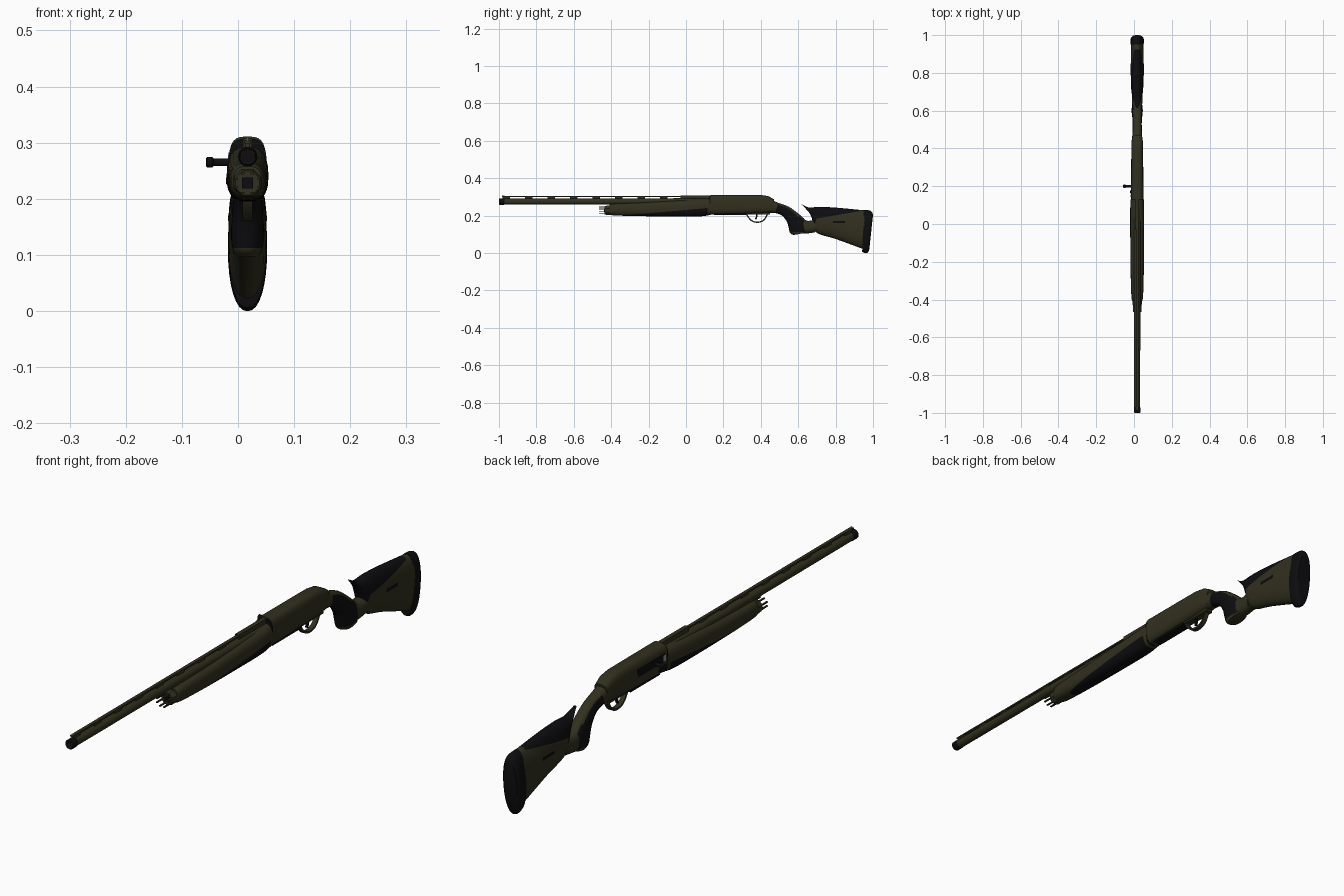
import bpy, bmesh, math
from mathutils import Vector

if "Cube" in bpy.data.objects:
    bpy.data.objects.remove(bpy.data.objects["Cube"])

CX = 0.017  # centre line of the gun


def material(name, rgb):
    m = bpy.data.materials.new(name)
    m.diffuse_color = (*rgb, 1)
    m.use_nodes = True
    m.node_tree.nodes["Principled BSDF"].inputs["Base Color"].default_value = m.diffuse_color
    return m


OLIVE = material("olive drab", (0.031, 0.029, 0.013))
BLACK = material("matte black", (0.004, 0.004, 0.005))
STEEL = material("bright steel", (0.30, 0.30, 0.30))


def finish(name, bm, mats, rule=None, angle=35):
    bmesh.ops.recalc_face_normals(bm, faces=bm.faces)
    if rule:
        for f in bm.faces:
            f.normal_update()
            f.material_index = rule(f.calc_center_median(), f.normal)
    me = bpy.data.meshes.new(name)
    bm.to_mesh(me)
    bm.free()
    for m in mats:
        me.materials.append(m)
    ob = bpy.data.objects.new(name, me)
    bpy.context.collection.objects.link(ob)
    bpy.ops.object.select_all(action='DESELECT')
    ob.select_set(True)
    bpy.context.view_layer.objects.active = ob
    bpy.ops.object.shade_smooth_by_angle(angle=math.radians(angle))
    return ob


def spline(st, k):
    """Catmull-Rom refinement of the stations."""
    out = []
    for i in range(len(st) - 1):
        p0, p1, p2, p3 = (st[max(i - 1, 0)], st[i], st[i + 1], st[min(i + 2, len(st) - 1)])
        for j in range(k):
            t = j / k
            out.append([b + .5 * t * (c - a + t * (2 * a - 5 * b + 4 * c - d + t * (3 * (b - c) + d - a)))
                        for a, b, c, d in zip(p0, p1, p2, p3)])
    return out + [st[-1]]


def loft(name, stations, mats, e=0.8, k=1, n=28, cuts=(), rule=None):
    """Skin superellipse rings; a station is top y, z, bottom y, z, half width."""
    bm = bmesh.new()
    rings = []
    for ty, tz, by, bz, hw in spline(stations, k):
        ring = []
        for i in range(n):
            a = 2 * math.pi * i / n
            c, s = math.cos(a), math.sin(a)
            c, s = math.copysign(abs(c) ** e, c), math.copysign(abs(s) ** e, s)
            ring.append(bm.verts.new((CX + hw * s, (ty + by) / 2 + (ty - by) / 2 * c,
                                      (tz + bz) / 2 + (tz - bz) / 2 * c)))
        rings.append(ring)
    for r, q in zip(rings, rings[1:]):
        for i in range(n):
            j = (i + 1) % n
            bm.faces.new((r[i], r[j], q[j], q[i]))
    bm.faces.new(rings[0])
    bm.faces.new(rings[-1])
    for co, no in cuts:
        bmesh.ops.bisect_plane(bm, geom=bm.verts[:] + bm.edges[:] + bm.faces[:],
                               plane_co=co, plane_no=no, dist=1e-5)
    return finish(name, bm, mats, rule)


def lathe(name, profile, origin, mat, n=24, axis='Y'):
    """Spin (distance along axis, radius) points."""
    bm = bmesh.new()
    rings = []
    for d, r in profile:
        ring = []
        for i in range(n):
            a = 2 * math.pi * (i + .5) / n
            u, v = r * math.cos(a), r * math.sin(a)
            ring.append(bm.verts.new(Vector(origin) + Vector((u, d, v) if axis == 'Y' else (d, u, v))))
        rings.append(ring)
    for r, q in zip(rings, rings[1:]):
        for i in range(n):
            j = (i + 1) % n
            bm.faces.new((r[i], r[j], q[j], q[i]))
    bm.faces.new(rings[0])
    bm.faces.new(rings[-1])
    return finish(name, bm, [mat])


def box(name, x, y, z, mat):
    """Box from three (low, high) ranges."""
    bm = bmesh.new()
    bmesh.ops.create_cube(bm, size=1)
    for v in bm.verts:
        v.co = [(a + b) / 2 + c * (b - a) for c, (a, b) in zip(v.co, (x, y, z))]
    return finish(name, bm, [mat])


def strap(name, pts, hw, th, mat):
    """Flat strap following a side-view path."""
    bm = bmesh.new()
    path = [Vector((0, *p)) for p in spline(pts, 5)]
    rings = []
    for i, p in enumerate(path):
        t = (path[min(i + 1, len(path) - 1)] - path[max(i - 1, 0)]).normalized()
        nrm = Vector((0, -t.z, t.y)) * th
        rings.append([bm.verts.new(p + nrm * b + Vector((CX + hw * a, 0, 0)))
                      for a, b in ((-1, -1), (1, -1), (1, 1), (-1, 1))])
    for r, q in zip(rings, rings[1:]):
        for i in range(4):
            j = (i + 1) % 4
            bm.faces.new((r[i], r[j], q[j], q[i]))
    bm.faces.new(rings[0])
    bm.faces.new(rings[-1])
    return finish(name, bm, [mat])


# Barrel with hollow bore, choke and rib
lathe("barrel", [(-.7, .0115), (-.975, .0115), (-.975, .016), (-.3, .0165), (.14, .019)], (CX, 0, .275), OLIVE)
lathe("choke", [(-.9, .0125), (-.995, .013), (-1, .015), (-.997, .0175), (-.975, .0175), (-.97, .016)],
      (CX, 0, .275), BLACK)
box("rib", (CX - .006, CX + .006), (-.985, .14), (.2985, .304), OLIVE)
for i in range(9):
    y = -.98 + i * .12
    box(f"rib_post_{i}", (CX - .004, CX + .004), (y, y + .04), (.288, .30), OLIVE)
box("rib_base", (CX - .008, CX + .008), (-.03, .14), (.285, .308), OLIVE)
lathe("front_bead", [(-.985, .001), (-.983, .003), (-.97, .003)], (CX, 0, .305), STEEL, 10)

# Forend with a dark lower grip panel
up = Vector((0, -.09, 1))
side_co, front_co, front_no = Vector((0, .0, .230)), Vector((0, -.27, .2)), Vector((0, 1, .9))
loft("forend", [(-.41, .258, -.41, .207, .025), (-.38, .264, -.385, .201, .031), (-.25, .270, -.25, .197, .035),
                (-.05, .282, -.05, .195, .037), (.08, .289, .08, .196, .037), (.13, .292, .13, .204, .035)],
     [OLIVE, BLACK], e=.75, k=4, cuts=[(side_co, up), (front_co, front_no), ((0, .115, 0), (0, 1, 0))],
     rule=lambda c, n: int((c - side_co).dot(up) < 0 and c.y > -.32 and c.y < .115))

# Magazine cap with prongs
lathe("magazine_cap", [(-.435, .015), (-.435, .023), (-.425, .027), (-.40, .027)], (CX, 0, .228), OLIVE, 8)
box("cap_socket", (CX - .010, CX + .010), (-.438, -.43), (.218, .238), BLACK)
for i in range(8):
    a = math.pi * (i + .5) / 4
    px, pz = CX + .022 * math.cos(a), .228 + .019 * math.sin(a)
    box(f"cap_prong_{i}", (px - .003, px + .003), (-.465, -.42), (pz - .002, pz + .002), OLIVE)

# Receiver, seam, ports and bolt
loft("receiver", [(.13, .311, .13, .205, .033), (.30, .311, .30, .209, .032), (.395, .311, .40, .213, .031),
                  (.44, .304, .435, .215, .030), (.472, .286, .46, .217, .026)], [OLIVE], e=.62)
loft("receiver_seam", [(.126, .307, .126, .203, .034), (.131, .307, .131, .203, .034)], [BLACK], e=.62)
box("loading_port", (CX - .017, CX + .017), (.15, .32), (.2025, .211), BLACK)
box("ejection_port", (CX - .0335, CX - .026), (.145, .30), (.253, .282), BLACK)
box("bolt_face", (CX - .0345, CX - .028), (.14, .155), (.256, .278), STEEL)
lathe("bolt_handle", [(-.057, .007), (-.055, .010), (-.046, .010), (-.043, .007), (-.005, .0065)],
      (0, .2, .265), BLACK, 12, 'X')
lathe("release_button", [(-.021, .006), (-.019, .008), (-.005, .008)], (0, .17, .232), BLACK, 12, 'X')

# Trigger group
box("trigger_plate", (CX - .014, CX + .014), (.31, .45), (.206, .22), OLIVE)
strap("trigger_guard", [(.322, .212), (.336, .188), (.358, .169), (.39, .165), (.418, .178), (.438, .212)],
      .009, .0035, OLIVE)
strap("trigger", [(.375, .215), (.378, .198), (.372, .180)], .004, .004, BLACK)

# Pistol grip: olive spine and foot, dark side panels
spine = Vector((0, .55, .83))
loft("pistol_grip", [(.455, .283, .445, .214, .027), (.50, .266, .485, .212, .025), (.55, .247, .517, .197, .024),
                     (.595, .215, .54, .165, .026), (.635, .180, .55, .130, .029), (.655, .145, .557, .106, .029),
                     (.65, .110, .575, .096, .024)],
     [OLIVE, BLACK], e=.85, k=5, cuts=[((0, 0, .112), (0, 0, 1)), ((0, .485, .24), (0, 1, -.3))],
     rule=lambda c, n: int(n.dot(spine) < .55 and c.z > .112 and c.y - .485 > .3 * (c.z - .24)))
loft("stock_link", [(.60, .200, .60, .106, .024), (.65, .172, .64, .104, .027), (.72, .185, .69, .110, .027)],
     [OLIVE], e=.85, k=4)

# Stock with dark comb and front chevron
comb_co, comb_no = Vector((0, .72, .188)), Vector((0, -.17, 1))
chev_co, chev_no = Vector((0, .70, .19)), Vector((0, 1, -.35))
loft("stock", [(.615, .263, .622, .256, .006), (.655, .244, .665, .205, .020), (.70, .246, .685, .140, .029),
               (.74, .246, .705, .104, .032), (.82, .241, .80, .075, .034), (.955, .228, .95, .020, .034)],
     [OLIVE, BLACK], e=.9, k=4, n=32,
     cuts=[(comb_co, comb_no), (chev_co, chev_no), ((0, .925, 0), (0, 1, 0))],
     rule=lambda c, n: int(c.y < .925 and ((c - comb_co).dot(comb_no) > 0 or (c - chev_co).dot(chev_no) < 0)))
box("sling_slot", (CX - .0348, CX + .0348), (.785, .85), (.160, .170), BLACK)

# Butt pad
loft("butt_pad", [(.95, .231, .942, .006, .034), (.975, .229, .955, .0, .035), (.992, .222, .972, .002, .034),
                  (1.0, .205, .98, .018, .027)], [BLACK], e=.9, k=3, n=32)
